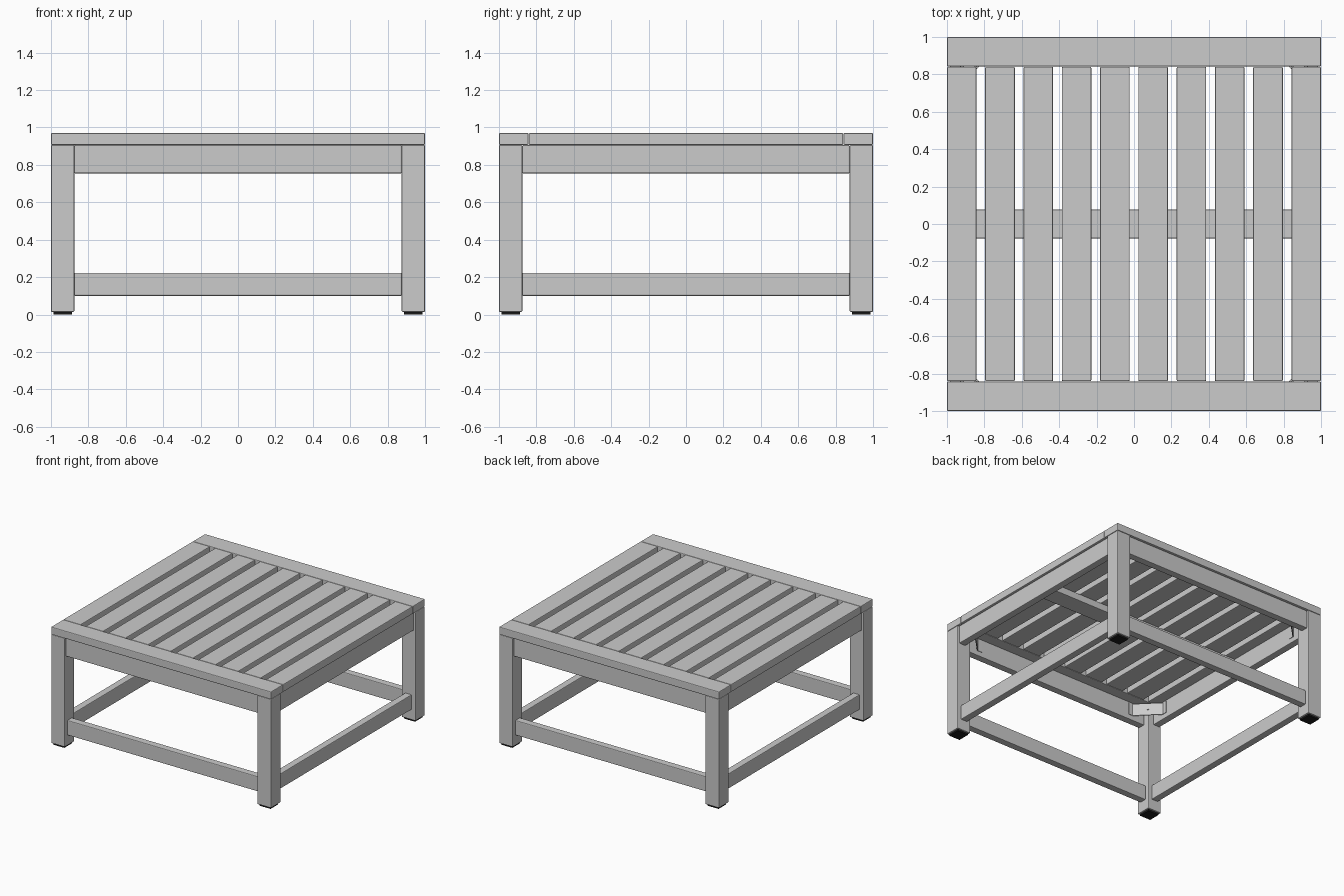
import bpy, bmesh
from math import radians, pi
from mathutils import Matrix, Vector

if "Cube" in bpy.data.objects:
    bpy.data.objects.remove(bpy.data.objects["Cube"])


def box(name, lo, hi, bevel=0.006):
    """Softly bevelled board between two opposite corners."""
    lo, hi = Vector(lo), Vector(hi)
    bm = bmesh.new()
    bmesh.ops.create_cube(bm, size=1)
    bmesh.ops.scale(bm, vec=hi - lo, verts=bm.verts)
    me = bpy.data.meshes.new(name)
    bm.to_mesh(me)
    bm.free()
    ob = bpy.data.objects.new(name, me)
    ob.location = (lo + hi) / 2
    bpy.context.collection.objects.link(ob)
    if bevel:
        mod = ob.modifiers.new("soft_edges", "BEVEL")
        mod.width = bevel
        mod.segments = 2
    return ob


black = bpy.data.materials.new("black_rubber")
black.diffuse_color = (0.01, 0.01, 0.01, 1)
black.use_nodes = True
black.node_tree.nodes["Principled BSDF"].inputs["Base Color"].default_value = black.diffuse_color

# Table top: two end boards and ten slats
TOP0, TOP1 = 0.907, 0.97
for s, side in ((-1, "front"), (1, "back")):
    y0, y1 = sorted((s * 0.842, s))
    box(f"{side}_end_board", (-1, y0, TOP0), (1, y1, TOP1))
for i in range(10):
    x = -0.921 + i * 1.842 / 9
    box(f"slat_{i + 1}", (x - 0.079, -0.84, TOP0), (x + 0.079, 0.84, TOP1))

# Flat support beam under the slats
box("centre_beam", (-0.925, -0.077, 0.847), (0.925, 0.077, 0.906))

# Aprons and lower rails on four sides
for k, side in enumerate(("front", "right", "back", "left")):
    turn = Matrix.Rotation(k * pi / 2, 4, "Z")
    for part, lo, hi in (
        ("apron", (-0.876, -0.985, 0.755), (0.876, -0.925, 0.906)),
        ("lower_rail", (-0.876, -0.967, 0.1), (0.876, -0.908, 0.223)),
    ):
        ob = box(f"{side}_{part}", lo, hi)
        ob.matrix_world = turn @ Matrix.Translation(ob.location)

# Bent corner bracket: diagonal plate with a flange along each apron
A, D, F = 0.925, 0.163, 0.04
path = [(A - D - F, A), (A - D, A), (A, A - D), (A, A - D - F)]


def bracket(name, turn):
    bm = bmesh.new()
    rows = [[bm.verts.new((x, y, z)) for x, y in path] for z in (0.795, 0.895)]
    for i in range(3):
        bm.faces.new((rows[0][i], rows[0][i + 1], rows[1][i + 1], rows[1][i]))
    me = bpy.data.meshes.new(name)
    bm.to_mesh(me)
    bm.free()
    ob = bpy.data.objects.new(name, me)
    bpy.context.collection.objects.link(ob)
    ob.matrix_world = turn
    mod = ob.modifiers.new("sheet", "SOLIDIFY")
    mod.thickness = 0.008
    mod.offset = 0


# Legs, pads, brackets and bolts at each corner
for k, corner in enumerate(("back_right", "back_left", "front_left", "front_right")):
    turn = Matrix.Rotation(k * pi / 2, 4, "Z")
    leg = box(f"{corner}_leg", (0.875, 0.875, 0.014), (1, 1, 0.906))
    leg.matrix_world = turn @ Matrix.Translation(leg.location)
    pad = box(f"{corner}_foot_pad", (0.888, 0.888, 0), (0.987, 0.987, 0.016), 0)
    pad.matrix_world = turn @ Matrix.Translation(pad.location)
    pad.data.materials.append(black)
    bracket(f"{corner}_bracket", turn)
    bpy.ops.mesh.primitive_cylinder_add(vertices=12, radius=0.009, depth=0.08)
    bolt = bpy.context.object
    bolt.name = f"{corner}_bolt"
    c = A - D / 2 + 0.02
    bolt.matrix_world = (turn @ Matrix.Translation((c, c, 0.845))
                         @ Matrix.Rotation(pi / 4, 4, "Z") @ Matrix.Rotation(radians(90), 4, "Y"))
